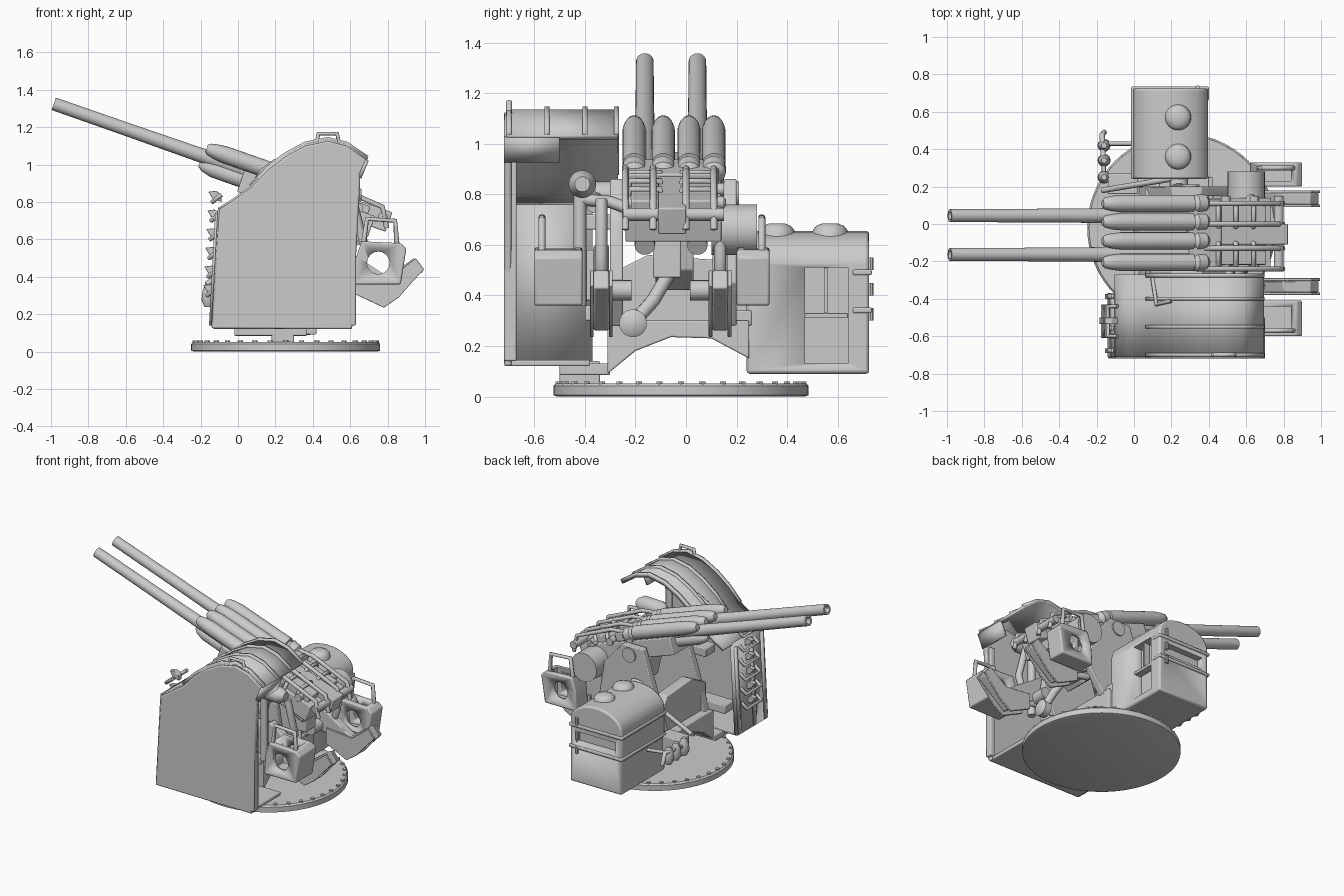
import bpy, bmesh, math
from mathutils import Vector as V

if "Cube" in bpy.data.objects:
    bpy.data.objects.remove(bpy.data.objects["Cube"])


def finish(name, bm, angle=35, bevel=0):
    bmesh.ops.recalc_face_normals(bm, faces=bm.faces)
    me = bpy.data.meshes.new(name)
    bm.to_mesh(me)
    bm.free()
    ob = bpy.data.objects.new(name, me)
    bpy.context.collection.objects.link(ob)
    bpy.ops.object.select_all(action='DESELECT')
    ob.select_set(True)
    bpy.context.view_layer.objects.active = ob
    bpy.ops.object.shade_smooth_by_angle(angle=math.radians(angle))
    if bevel:
        m = ob.modifiers.new("bevel", 'BEVEL')
        m.width, m.segments = bevel, 2
    return ob


def box(name, x0, x1, y0, y1, z0, z1, bevel=0.006):
    return prism(name, [(x0, z0), (x1, z0), (x1, z1), (x0, z1)], y0, y1, bevel)


def prism(name, pts, a, b, bevel=0.006, axis='y'):
    """Extrude an xz profile along y, or a yz profile along x."""
    bm = bmesh.new()
    f = (lambda p, t: (p[0], t, p[1])) if axis == 'y' else (lambda p, t: (t, p[0], p[1]))
    lo = [bm.verts.new(f(p, a)) for p in pts]
    hi = [bm.verts.new(f(p, b)) for p in pts]
    bm.faces.new(lo)
    bm.faces.new(hi)
    for i in range(len(pts)):
        j = (i + 1) % len(pts)
        bm.faces.new((lo[i], lo[j], hi[j], hi[i]))
    return finish(name, bm, 35, bevel)


def strip(name, pts, y0, y1, thick):
    """Bent sheet following an xz path."""
    bm = bmesh.new()
    rows = [(bm.verts.new((x, y0, z)), bm.verts.new((x, y1, z))) for x, z in pts]
    for a, b in zip(rows, rows[1:]):
        bm.faces.new((a[0], a[1], b[1], b[0]))
    ob = finish(name, bm)
    m = ob.modifiers.new("thickness", 'SOLIDIFY')
    m.thickness, m.offset = thick, 0
    return ob


def lathe(name, p, q, prof, n=20):
    """Turned part from p to q; prof holds (fraction along, radius)."""
    p, q = V(p), V(q)
    rot = (q - p).to_track_quat('Z', 'Y')
    bm = bmesh.new()
    rings = [[bm.verts.new(p + (q - p) * t + rot @ V((r * math.cos(k * math.tau / n), r * math.sin(k * math.tau / n), 0)))
              for k in range(n)] for t, r in prof]
    for a, b in zip(rings, rings[1:]):
        for k in range(n):
            bm.faces.new((a[k], a[(k + 1) % n], b[(k + 1) % n], b[k]))
    bm.faces.new(rings[0])
    bm.faces.new(rings[-1])
    return finish(name, bm)


def cyl(name, p, q, r, n=20):
    return lathe(name, p, q, [(0, r), (1, r)], n)


def rod(name, pts, r=0.012):
    """Bent round bar."""
    cu = bpy.data.curves.new(name, 'CURVE')
    cu.dimensions, cu.bevel_depth, cu.bevel_resolution, cu.use_fill_caps = '3D', r, 2, True
    sp = cu.splines.new('POLY')
    sp.points.add(len(pts) - 1)
    for s, p in zip(sp.points, pts):
        s.co = (*p, 1)
    ob = bpy.data.objects.new(name, cu)
    bpy.context.collection.objects.link(ob)
    bpy.ops.object.select_all(action='DESELECT')
    ob.select_set(True)
    bpy.context.view_layer.objects.active = ob
    bpy.ops.object.convert(target='MESH')


def cut(ob, cutter):
    m = ob.modifiers.new("opening", 'BOOLEAN')
    m.operation, m.object = 'DIFFERENCE', cutter
    cutter.hide_render = True
    cutter.hide_set(True)


# Base ring with bolts
c = V((0.255, -0.02, 0))
lathe("base_disc", c, c + V((0, 0, 0.052)), [(0, .49), (.1, .505), (.8, .505), (1, .495)], 64)
for k in range(36):
    a = k * math.tau / 36
    b = c + V((.485 * math.cos(a), .485 * math.sin(a), .045))
    cyl("base_bolt", b, b + V((0, 0, .015)), .014, 6)

# Arched lower carriage, cheeks and supports
arch_cut = [(-.31, .09), (-.2, .18), (-.06, .235), (.1, .23), (.25, .15)]
prism("carriage_body", arch_cut + [(.25, .3), (-.31, .3)], 0, .42, .006, 'x')
prism("carriage_front", arch_cut + [(.25, .36), (.12, .54), (-.15, .56), (-.31, .48)], .06, .14, .006, 'x')
box("support_post", .18, .3, -.5, -.34, .04, .14)
box("support_plate", -.02, .37, -.5, -.3, .085, .13)
for y in (-.3, .15):
    prism("carriage_cheek", [(.02, .28), (.42, .28), (.54, .45), (.5, .7), (.36, .86), (.2, .86), (.1, .55)], y, y + .05)
cyl("trunnion_shaft", (.3, -.36, .8), (.3, .21, .8), .05)

# Gunner's shield: side wall, bent roof and front wall, floor
roof = [(-.1, .76), (-.03, .805), (.07, .875), (.16, .97), (.25, 1.04), (.36, 1.1), (.48, 1.125), (.58, 1.1), (.69, 1.025)]
prism("shield_side", [(-.14, .125), (.61, .12), (.655, .95)] + roof[::-1], -.72, -.69, .008)
strip("shield_roof", roof, -.71, -.27, .02)
strip("shield_front", [(-.13, .13), (-.095, .77)], -.71, -.37, .025)
box("shield_floor", -.13, .6, -.71, -.38, .12, .145)
strip("shield_rear_lip", [(.69, 1.025), (.65, .93)], -.72, -.5, .02)
box("shield_rear_edge", .59, .63, -.72, -.67, .14, .93)
for y in (-.71, -.56, -.41, -.285):
    strip("roof_rib", [(x, z + .01) for x, z in roof[2:]], y, y + .02, .026)
rod("roof_handle", [(.42, -.7, 1.11), (.43, -.7, 1.165), (.53, -.7, 1.165), (.54, -.7, 1.11)])
rod("roof_bracket", [(.1, -.29, .92), (.12, -.43, .96), (.2, -.41, 1.02)])

# Climbing rungs and frame on the front of the shield
for y in (-.69, -.57, -.4):
    strip("front_frame", [(-.145, .14), (-.112, .74)], y, y + .025, .02)
for i in range(6):
    z = .3 + i * .1
    x = -.125 + (z - .13) * .055
    rod("front_rung", [(x, -.6, z + .04), (x - .05, -.6, z), (x - .05, -.44, z), (x, -.44, z + .04)], .012)
    prism("rung_hook", [(x, z), (x - .05, z + .02), (x - .07, z + .055), (x - .03, z + .06), (x, z + .04)], -.535, -.5, .003)

# Barrels and gun axis helper
U, N, A = V((.944, 0, -.33)), V((.33, 0, .944)), V((-.985, 0, 1.325))


def g(s, y, o=0):
    return A + U * s + N * o + V((0, y, 0))


def gbox(name, s0, s1, y0, y1, o0, o1):
    pts = [g(s, 0, o) for s, o in ((s0, o0), (s1, o0), (s1, o1), (s0, o1))]
    return prism(name, [(p.x, p.z) for p in pts], y0, y1)


for y in (.045, -.163):
    lathe("gun_barrel", g(0, y), g(1.4, y), [(.06, .02), (0, .022), (0, .035), (.3, .036), (.6, .039), (1, .045)], 20)
    lathe("lower_recoil_cylinder", g(.84, y, -.05), g(1.5, y, -.05), [(0, .012), (.04, .03), (.12, .043), (1, .046)])
    gbox("breech_block", 1.4, 1.78, y - .055, y + .055, -.12, .04)
    cyl("breech_tail", g(1.4, y, -.09), g(1.78, y, -.15), .04)
    for s in (1.5, 1.6, 1.7):
        rod("breech_bar", [g(s, y - .07, -.02), g(s, y - .06, .06), g(s, y + .06, .06), g(s, y + .07, -.02)], .013)
for y in (.11, .012, -.09, -.205):
    lathe("recuperator", g(.85, y, .045), g(1.36, y, .045), [(0, .02), (.03, .032), (.1, .04), (.2, .046), (1, .046)])
    lathe("recuperator_cap", g(1.36, y, .045), g(1.46, y, .03), [(0, .03), (.2, .048), (.7, .048), (1, .02)], 12)

# Cradle and loading gear at the breech
gbox("cradle", 1.08, 1.82, -.24, .14, -.12, 0)
gbox("cradle_top", 1.34, 1.52, -.24, .13, 0, .06)
gbox("loader_frame", 1.5, 1.9, -.11, .0, -.06, .05)
for s in (1.4, 1.56, 1.72, 1.86):
    cyl("loader_shaft", g(s, -.25, .01), g(s, .15, .01), .026, 12)
for y in (-.24, -.13, .0, .11):
    rod("loader_rail", [g(1.42, y, .05), g(1.55, y, .08), g(1.84, y, .06), g(1.9, y, -.04)], .014)
prism("elevating_gear", [(.25, .75), (.3, .55), (.45, .42), (.56, .5), (.6, .68)], -.12, .03)
box("rear_block", .5, .62, -.13, -.02, .47, .62)
cyl("side_drum", (.6, .1, .66), (.6, .28, .66), .1, 24)
rod("hand_crank", [(.5, -.06, .5), (.56, -.13, .38), (.58, -.22, .28)], .028)
lathe("crank_hub", (.54, -.21, .29), (.62, -.21, .29), [(0, .03), (.2, .055), (.8, .055), (1, .03)])

# Rear crew stations: bored seat bracket, handle and sloping tray on each side
for y, s, ya, yb in ((-.335, -1, -.6, -.41), (.135, 1, .2, .33)):
    seat = prism("seat_bracket", [(.62, .36), (.87, .36), (.9, .55), (.87, .58), (.66, .59), (.63, .5)], ya, yb, .008)
    cut(seat, cyl("bracket_hole", (.75, -1, .475), (.75, 1, .475), .06, 24))
    cut(seat, box("bracket_hollow", .66, .84, ya + .03, yb - .03, .39, .7, 0))
    ym = yb - .03 if s > 0 else ya + .03
    rod("seat_handle", [(.67, ym, .57), (.69, ym, .71), (.84, ym, .7), (.85, ym, .57)], .014)
    prism("foot_tray", [(.42, .5), (.78, .26), (.83, .3), (.99, .43), (.94, .5), (.8, .4), (.5, .6)], y - .03, y + .03)
    for e in (-.045, .03):
        prism("tray_rail", [(.78, .235), (.86, .29), (.93, .37), (.995, .44), (.95, .5), (.82, .4), (.62, .42), (.62, .31)], y + e, y + e + .015, .003)
    rod("seat_arm", [(.5, y, .4), (.62, y, .38), (.68, y, .55), (.62, y, .78)], .024)
    cyl("seat_pivot", (.55, min(y, y - s * .12), .42), (.55, max(y, y - s * .12), .42), .04)

# Sight and levers beside the shield
rod("sight_post", [(.5, -.42, .36), (.5, -.42, .82)], .026)
lathe("sight_head", (.44, -.41, .84), (.66, -.41, .84), [(0, .025), (.15, .05), (.8, .055), (1, .03)])
rod("sight_arm", [(.5, -.42, .78), (.5, -.3, .77), (.52, -.22, .74)], .024)
box("sight_box", .3, .48, -.4, -.31, .38, .58)
box("shield_bracket", .05, .45, -.4, -.29, .66, .72)
box("shield_lower_bracket", -.1, .45, -.4, -.29, .3, .36)
cyl("telescope", (.5, -.36, .76), (.05, -.36, .8), .035, 12)

# Far-side cabin with arched roof, openings and hatches
arch = [(.195 + .2 * math.cos(t * math.pi / 12), .53 + .125 * math.sin(t * math.pi / 12)) for t in range(13)]
cabin = prism("cabin", [(-.005, .09), (.395, .09)] + arch, .24, .725, .012)
cut(cabin, box("cabin_window_cutter", .33, .5, .47, .64, .13, .51, 0))
cut(cabin, box("cabin_slot_cutter", .04, .35, .68, .8, .37, .45, 0))
box("window_sill", .34, .39, .47, .64, .31, .33, .002)
box("window_bar", .34, .385, .545, .56, .33, .51, .002)
for z in (.33, .48):
    box("cabin_band", -.012, .4, .66, .735, z, z + .022)
    box("cabin_front_band", -.015, 0, .24, .735, z, z + .022)
for y in (.36, .57):
    lathe("roof_hatch", (.235, y, .62), (.235, y, .685), [(0, .072), (.6, .068), (.85, .055), (1, .03)], 24)
for z in (.3, .4, .5):
    cyl("cabin_hinge", (.34, .73, z), (.34, .73, z + .05), .012, 10)
box("cabin_link", .1, .4, .1, .26, .28, .34)
cyl("cabin_elbow", (.24, .18, .62), (.24, .27, .52), .05)

# Front rail and levers beside the cabin
rod("long_lever", [(-.17, .18, .36), (.25, .25, .62)], .015)
rod("front_rail", [(-.02, .23, .3), (-.16, .24, .3), (-.17, .48, .34), (-.16, .49, .26)], .015)
rod("rail_brace", [(-.16, .43, .32), (0, .43, .3)], .012)
for y in (.25, .34, .42):
    lathe("rail_grip", (-.16, y, .24), (-.16, y, .36), [(0, .02), (.3, .035), (.7, .03), (1, .015)], 12)
box("rail_mount", -.14, .02, .16, .27, .22, .34)
